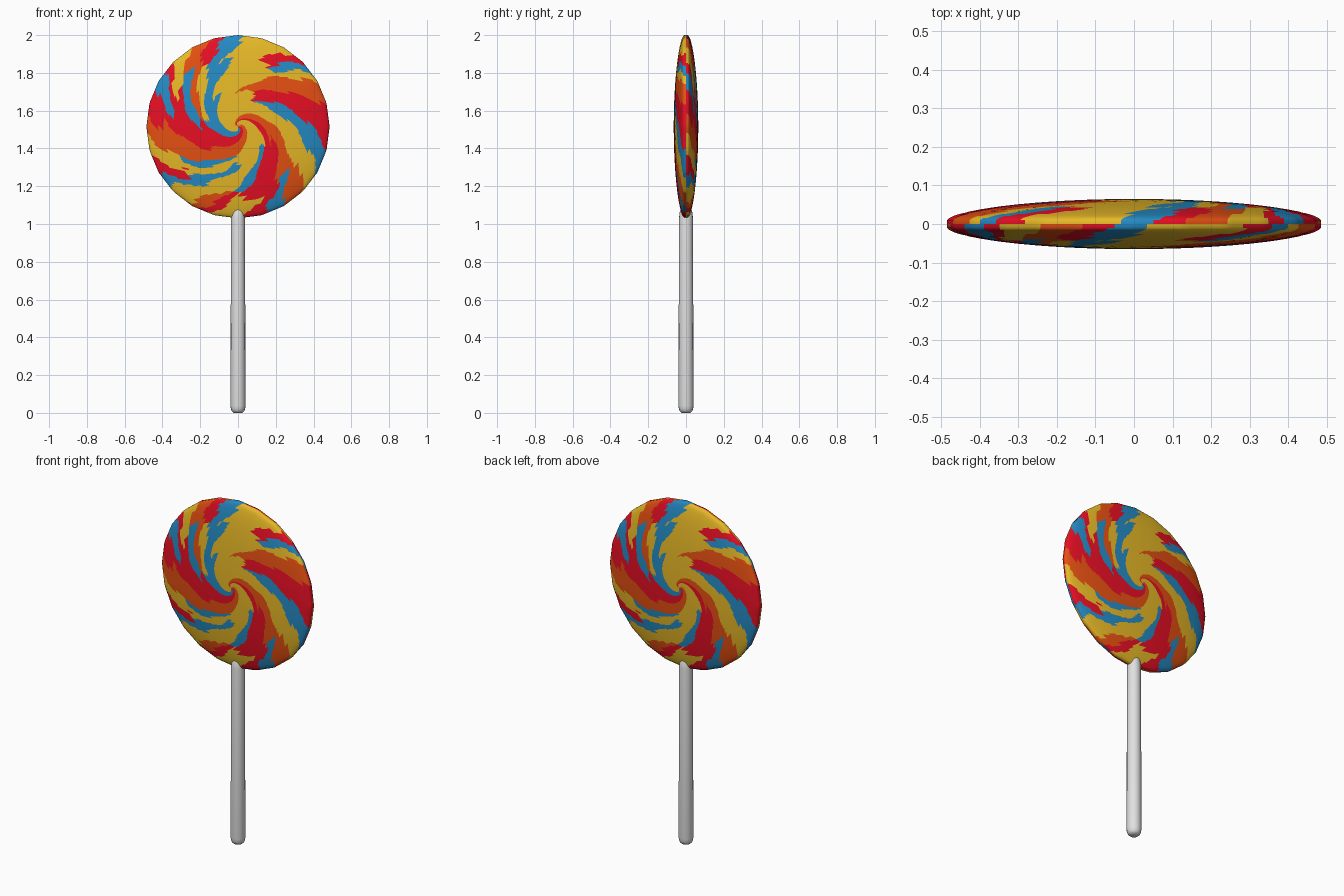
import bpy, bmesh, math

if "Cube" in bpy.data.objects:
    bpy.data.objects.remove(bpy.data.objects["Cube"])

def material(name, rgb):
    m = bpy.data.materials.new(name)
    m.diffuse_color = (*rgb, 1)
    m.use_nodes = True
    m.node_tree.nodes["Principled BSDF"].inputs["Base Color"].default_value = m.diffuse_color
    return m

YELLOW, RED, ORANGE, BLUE = range(4)
candy_mats = [material("yellow candy", (0.83, 0.50, 0.021)),
              material("red candy", (0.85, 0.005, 0.019)),
              material("orange candy", (0.79, 0.08, 0.006)),
              material("blue candy", (0.018, 0.255, 0.55))]
stick_mat = material("white stick", (0.75, 0.75, 0.75))

def finish(bm, name, mats, angle):
    bmesh.ops.remove_doubles(bm, verts=bm.verts, dist=1e-5)
    bmesh.ops.recalc_face_normals(bm, faces=bm.faces)
    me = bpy.data.meshes.new(name)
    bm.to_mesh(me)
    bm.free()
    for m in mats:
        me.materials.append(m)
    ob = bpy.data.objects.new(name, me)
    bpy.context.collection.objects.link(ob)
    bpy.ops.object.select_all(action='DESELECT')
    ob.select_set(True)
    bpy.context.view_layer.objects.active = ob
    bpy.ops.object.shade_smooth_by_angle(angle=math.radians(angle))
    return ob

# Swirl bands: colour letter and the spiral angle where the band ends
def bands(text):
    return [("YROB".index(w[0]), float(w[1:])) for w in text.split()]

INNER = bands("Y60 B105 R150 O190 Y258 R274 O300 Y360")
MIDDLE = bands("R8 O28 Y74 B92 Y104 O114 B128 R160 O184 B194 Y207 B219 Y242 "
               "B254 R284 O302 Y328 B346 R360")
OUTER = bands("R12 O28 Y36 B44 R55 Y84 B97 R108 O122 Y136 R142 B154 R172 O186 "
              "Y200 R211 B219 Y235 O244 R252 Y275 R287 B298 O314 Y329 B346 R360")

def swirl_colour(phi, t):
    phi = (phi + 2.5 * math.sin(t * 23 + math.radians(phi) * 5)) % 360
    wob = 0.05 * math.sin(math.radians(phi) * 7)
    zone = INNER if t < 0.36 + wob else MIDDLE if t < 0.74 + wob else OUTER
    return next(c for c, end in zone if phi <= end)

# Candy disc: lens whose mesh follows the spiral; the back is the front turned 180 degrees
R, CZ, SIDES, N, TWIST = 0.485, 1.515, 24, 180, 65.0
T0, RINGS = 0.04, 48
ts = [T0 ** (1 - i / RINGS) for i in range(RINGS)] + [0.965, 0.987, 1.0]

def half_thickness(t):
    return 0.01 + 0.055 * max(0.0, 1 - t * t) ** 0.6

bm = bmesh.new()
seg = 2 * math.pi / SIDES
for s in (1, -1):
    rings = []
    for k, t in enumerate(ts + [1.0]):
        y = 0.0 if k == len(ts) else half_thickness(t)
        ring = []
        for j in range(N):
            a = math.radians(j * 360 / N - TWIST * math.log(t))
            r = R * t * math.cos(seg / 2) / math.cos(a % seg - seg / 2)
            ring.append(bm.verts.new((s * r * math.cos(a), -s * y, CZ + r * math.sin(a))))
        rings.append(ring)
    centre = bm.verts.new((0, -s * half_thickness(0), CZ))
    for j in range(N):
        n, phi = (j + 1) % N, (j + 0.5) * 360 / N
        f = bm.faces.new((centre, rings[0][j], rings[0][n]))
        f.material_index = swirl_colour(phi, T0)
        for k in range(len(rings) - 1):
            a, b = rings[k], rings[k + 1]
            f = bm.faces.new((a[j], b[j], b[n], a[n]))
            f.material_index = swirl_colour(phi, ts[k])
finish(bm, "candy_disc", candy_mats, 50)

# Stick: turned profile with rounded ends
profile = [(0.022, 0.0), (0.033, 0.009), (0.038, 0.022), (0.040, 0.04),
           (0.037, 1.03), (0.034, 1.06), (0.026, 1.085), (0.014, 1.10)]
bm = bmesh.new()
M = 16
rings = [[bm.verts.new((r * math.cos(2 * math.pi * j / M), r * math.sin(2 * math.pi * j / M), z))
          for j in range(M)] for r, z in profile]
for a, b in zip(rings, rings[1:]):
    for j in range(M):
        bm.faces.new((a[j], a[(j + 1) % M], b[(j + 1) % M], b[j]))
bm.faces.new(rings[0][::-1])
bm.faces.new(rings[-1])
finish(bm, "stick", [stick_mat], 50)
